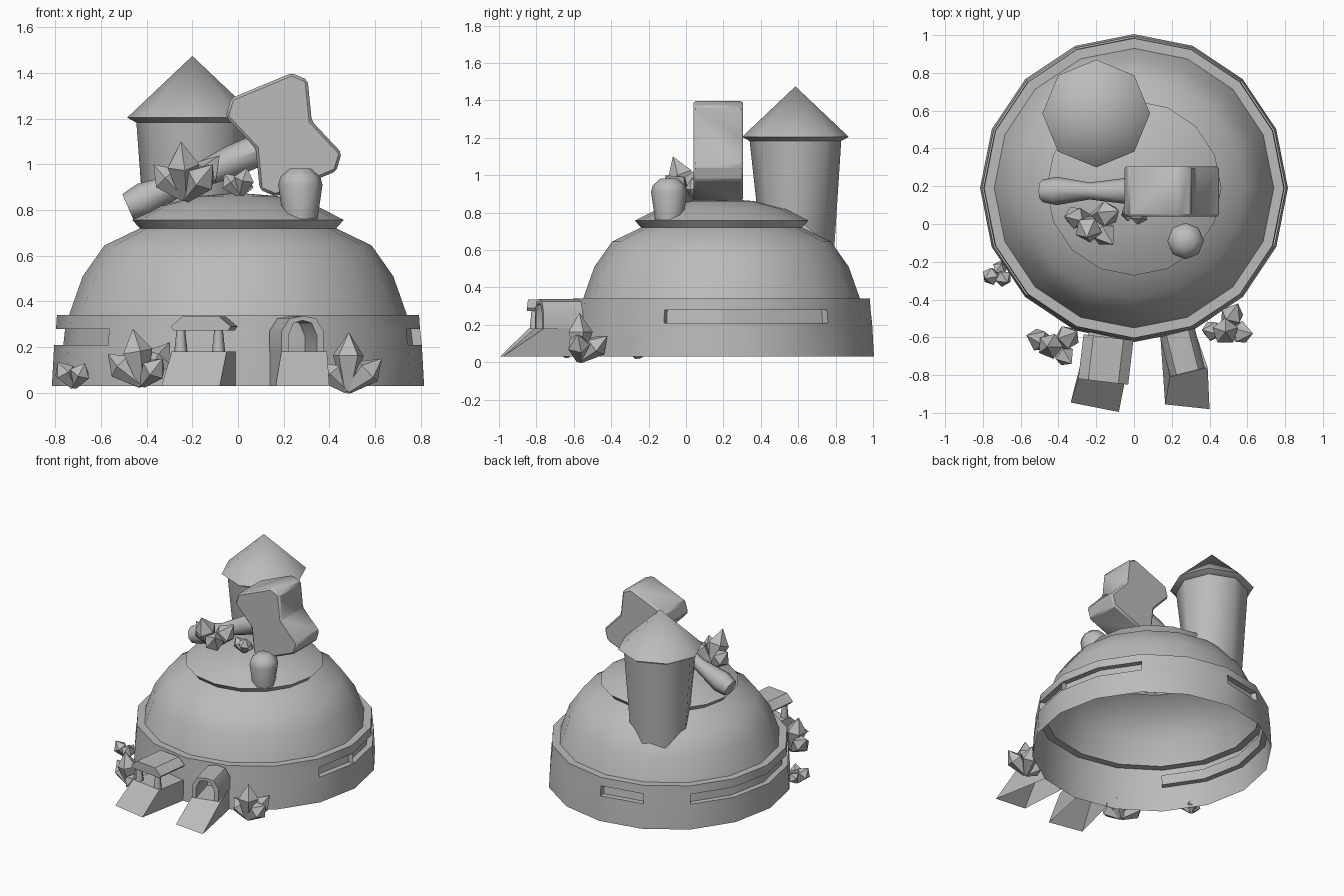
import bpy, bmesh, math
from mathutils import Vector

default_cube = bpy.data.objects.get("Cube")
if default_cube:
    bpy.data.objects.remove(default_cube, do_unlink=True)

stone = bpy.data.materials.new("plain_grey")
stone.use_nodes = True
GREY = (0.5, 0.5, 0.5, 1)
stone.diffuse_color = GREY
stone.node_tree.nodes["Principled BSDF"].inputs["Base Color"].default_value = GREY


def finish(name, bm, angle=45):
    """Turn a bmesh into a named, shaded object."""
    bmesh.ops.remove_doubles(bm, verts=bm.verts, dist=0.0005)
    bmesh.ops.recalc_face_normals(bm, faces=bm.faces)
    mesh = bpy.data.meshes.new(name)
    bm.to_mesh(mesh)
    bm.free()
    mesh.materials.append(stone)
    obj = bpy.data.objects.new(name, mesh)
    bpy.context.collection.objects.link(obj)
    bpy.ops.object.select_all(action="DESELECT")
    obj.select_set(True)
    bpy.context.view_layer.objects.active = obj
    if angle:
        bpy.ops.object.shade_smooth_by_angle(angle=math.radians(angle))
    return obj


def lathe(bm, profile, sides, origin=(0, 0, 0), axis=(0, 0, 1), caps=True):
    """Revolve (radius, distance) pairs round an axis."""
    turn = Vector(axis).to_track_quat("Z", "Y")
    rings = []
    for r, h in profile:
        ring = []
        for i in range(sides):
            a = math.tau * i / sides
            p = Vector((r * math.cos(a), r * math.sin(a), h))
            ring.append(bm.verts.new(turn @ p + Vector(origin)))
        rings.append(ring)
    for low, high in zip(rings, rings[1:]):
        for i in range(sides):
            j = (i + 1) % sides
            bm.faces.new((low[i], low[j], high[j], high[i]))
    if caps:
        for ring, (r, h) in ((rings[0], profile[0]), (rings[-1], profile[-1])):
            if r > 0.001:
                bm.faces.new(ring)
    return rings


def extrude(name, outline, start, end, angle=45):
    """Sweep a (sideways, height) outline between two ground points."""
    bm = bmesh.new()
    start, end = Vector(start), Vector(end)
    d = (end - start).normalized()
    side = Vector((d.y, -d.x))
    ends = []
    for p in (start, end):
        ends.append([bm.verts.new((*(p + side * u), z)) for u, z in outline])
    n = len(outline)
    for i in range(n):
        j = (i + 1) % n
        bm.faces.new((ends[0][i], ends[0][j], ends[1][j], ends[1][i]))
    for ring in ends:
        bm.faces.new(ring)
    return finish(name, bm, angle)


# Hollow domed shell with recessed window slots in its wall
CENTRE = Vector((0, 0.19, 0))
SLOT_LOW, SLOT_HIGH = 0.21, 0.28
DOME = [(0.74, 0.34), (0.68, 0.51), (0.585, 0.645), (0.43, 0.72),
        (0.463, 0.757), (0.34, 0.82), (0.17, 0.862), (0, 0.875)]
WALL = [(0.815, 0.03), (0.805, SLOT_LOW), (0.797, SLOT_HIGH), (0.793, 0.34)]
bm = bmesh.new()
lathe(bm, WALL + DOME, 16, CENTRE, caps=False)
bm.faces.ensure_lookup_table()
slot_groups = [range(-2, 2), range(5, 6), range(7, 9), range(10, 11)]
for group in slot_groups:
    faces = [bm.faces[16 + s % 16] for s in group]
    out = bmesh.ops.extrude_face_region(bm, geom=faces)
    for v in out["geom"]:
        if isinstance(v, bmesh.types.BMVert):
            v.co.xy = CENTRE.xy + (v.co.xy - CENTRE.xy) * 0.95
    bmesh.ops.delete(bm, geom=[f for f in faces if f.is_valid], context="FACES")
    bm.faces.ensure_lookup_table()
finish("domed_shell", bm, 42)


def dome_height(x, y):
    r = math.hypot(x - CENTRE.x, y - CENTRE.y)
    for (r0, z0), (r1, z1) in zip(DOME, DOME[1:]):
        if r1 <= r <= r0:
            return z0 + (z1 - z0) * (r0 - r) / (r0 - r1)
    return DOME[0][1]


# Round tower with a cone roof, its foot following the dome
bm = bmesh.new()
tower_at = (-0.2, 0.585, 0)
rings = lathe(bm, [(0.205, 0.6), (0.245, 1.185)], 8, tower_at, caps=False)
for v in rings[0]:
    v.co.z = dome_height(v.co.x, v.co.y) - 0.015
finish("tower_body", bm, 50)
bm = bmesh.new()
lathe(bm, [(0.24, 1.18), (0.285, 1.205), (0, 1.475)], 8, tower_at)
finish("tower_roof", bm, 50)

# Large hammer resting on the dome
half = [(0.235, 1.4), (0.305, 1.37), (0.323, 1.19), (0.454, 1.05), (0.43, 0.97)]
pivot = Vector((0.2, 1.13))
outline = half + [tuple(2 * pivot - Vector(p)) for p in half]
head = extrude("hammer_head", outline, (0, 0.04), (0, 0.305), 50)
bevel = head.modifiers.new("soft_edges", "BEVEL")
bevel.width, bevel.segments = 0.012, 1
grip = Vector((0.15, 0.175, 1.09))
along = Vector((-0.92, 0, -0.4))
bm = bmesh.new()
lathe(bm, [(0.07, 0), (0.07, 0.2), (0.045, 0.42), (0.075, 0.61), (0.06, 0.69)],
      8, grip, along)
finish("hammer_handle", bm)

# Stubby chimney
bm = bmesh.new()
lathe(bm, [(0.075, 0.76), (0.097, 0.91), (0.088, 0.945), (0.045, 0.983)],
      8, (0.273, -0.09, 0))
finish("chimney", bm, 60)


# Entrance blocks with sloped ramps: left and right corners, back to front
def ramp(name, lefts, rights):
    bm = bmesh.new()
    base, top = 0.03, 0.18
    rows = []
    for pts in (lefts, rights):
        (b, m, f) = pts
        rows.append([bm.verts.new((*p, z)) for p, z in
                     ((b, base), (b, top), (m, top), (f, base))])
    l, r = rows
    for i in (1, 2):
        bm.faces.new((l[i], l[i + 1], r[i + 1], r[i]))
    for row in rows:
        bm.faces.new(row)
    finish(name, bm, 20)


ramp("right_ramp", [(-0.24, -0.57), (-0.29, -0.8), (-0.335, -0.945)],
     [(-0.01, -0.62), (-0.05, -0.84), (-0.08, -0.995)])
ramp("left_ramp", [(0.14, -0.6), (0.19, -0.81), (0.165, -0.955)],
     [(0.32, -0.56), (0.39, -0.76), (0.4, -0.98)])

# Arched porch over the left entrance
OUTER = [(-0.095, 0.18), (-0.095, 0.27), (-0.06, 0.325),
         (0, 0.337), (0.06, 0.325), (0.095, 0.27), (0.095, 0.18)]
INNER = [(u * 0.68, z if z < 0.2 else z - 0.02) for u, z in reversed(OUTER)]
extrude("arched_porch", OUTER + INNER, (0.23, -0.575), (0.283, -0.785))

# Canopy on two posts over the right entrance
CANOPY = [(-0.12, 0.273), (-0.133, 0.29), (-0.08, 0.335),
          (0.08, 0.335), (0.133, 0.29), (0.12, 0.273)]
extrude("canopy_roof", CANOPY, (-0.135, -0.6), (-0.163, -0.835), 20)
for name, x, y in (("right_post", -0.25, -0.785), ("left_post", -0.085, -0.81)):
    bm = bmesh.new()
    lathe(bm, [(0.029, 0.18), (0.018, 0.285)], 6, (x, y, 0))
    finish(name, bm, 65)


# Crystal clusters: one base point and a tip for each crystal
def crystals(name, base, tips):
    bm = bmesh.new()
    base = Vector(base)
    for tip in tips:
        d = Vector(tip) - base
        n = d.length
        r = 0.025 + 0.18 * n
        lathe(bm, [(r * 0.3, 0), (r, n * 0.6), (0, n)], 5, base, d)
    finish(name, bm, 25)


crystals("right_crystals", (-0.42, -0.64, 0.035),
         [(-0.46, -0.65, 0.28), (-0.57, -0.59, 0.17),
          (-0.3, -0.57, 0.22), (-0.33, -0.74, 0.15)])
crystals("left_crystals", (0.48, -0.57, 0.01),
         [(0.485, -0.57, 0.265), (0.63, -0.58, 0.15),
          (0.36, -0.56, 0.13), (0.55, -0.42, 0.14)])
crystals("side_crystals", (-0.72, -0.26, 0.025),
         [(-0.79, -0.29, 0.135), (-0.67, -0.31, 0.13), (-0.7, -0.21, 0.1)])
crystals("dome_crystals", (-0.23, 0.03, 0.85),
         [(-0.25, -0.07, 1.1), (-0.37, 0.04, 1.0),
          (-0.08, 0.07, 1.04), (-0.11, -0.11, 1.0)])
crystals("small_crystals", (0.01, 0.06, 0.865),
         [(-0.06, 0.06, 0.96), (0.04, 0.03, 0.985), (0.05, 0.08, 0.94)])
